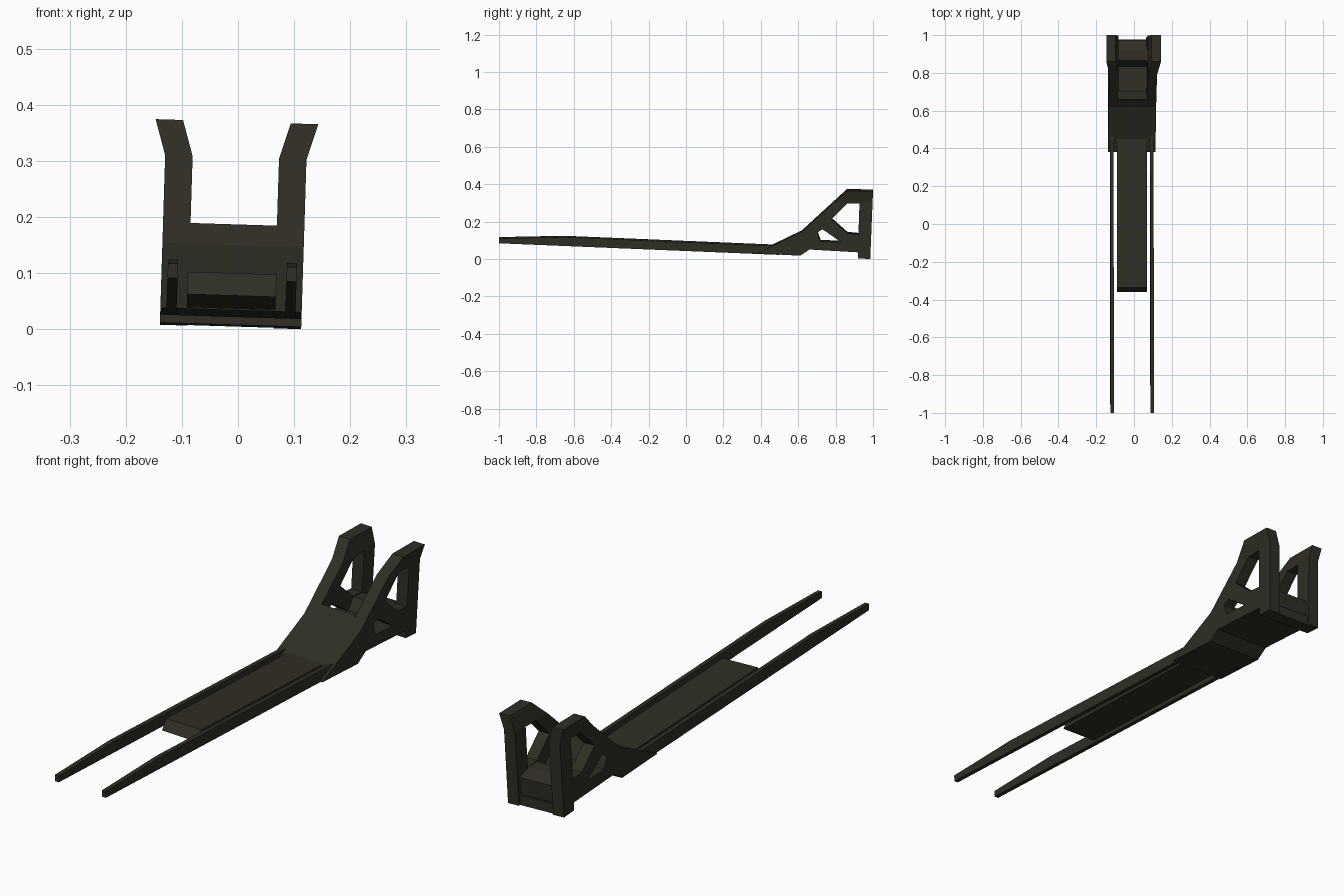
import bpy, bmesh, math
from mathutils import Vector, Matrix

if "Cube" in bpy.data.objects:
    bpy.data.objects.remove(bpy.data.objects["Cube"])

paint = bpy.data.materials.new("dark_olive")
paint.use_nodes = True
olive = (0.029, 0.027, 0.018, 1)
paint.diffuse_color = olive
paint.node_tree.nodes["Principled BSDF"].inputs["Base Color"].default_value = olive

# The whole assembly leans slightly to one side
LEAN = Matrix.Translation((-0.0135, 0, 0)) @ Matrix.Rotation(math.radians(1.8), 4, 'Y')


def side_part(name, loops, x0, x1, flare=0.0, mirror=False):
    """Extrude (y, z) outlines, the first outer and the rest holes, from x0 to x1."""
    bm = bmesh.new()
    edges = []
    for loop in loops:
        vs = [bm.verts.new((x0, y, z)) for y, z in loop]
        edges += [bm.edges.new((a, b)) for a, b in zip(vs, vs[1:] + vs[:1])]
    if len(loops) > 1:
        bmesh.ops.triangle_fill(bm, edges=edges, use_beauty=True, normal=(1, 0, 0))
    else:
        bm.faces.new(bm.verts)
    out = bmesh.ops.extrude_face_region(bm, geom=bm.faces[:])
    new = [g for g in out["geom"] if isinstance(g, bmesh.types.BMVert)]
    bmesh.ops.translate(bm, verts=new, vec=(x1 - x0, 0, 0))
    # Bend the part outwards above the bend height
    if flare:
        bend = 0.306
        bmesh.ops.bisect_plane(bm, geom=bm.verts[:] + bm.edges[:] + bm.faces[:],
                               plane_co=(0, 0, bend), plane_no=(0, 0, 1))
        for v in bm.verts:
            v.co.x += flare * max(0, v.co.z - bend) / 0.064
    if mirror:
        dup = bmesh.ops.duplicate(bm, geom=bm.verts[:] + bm.edges[:] + bm.faces[:])
        for g in dup["geom"]:
            if isinstance(g, bmesh.types.BMVert):
                g.co.x *= -1
    bmesh.ops.recalc_face_normals(bm, faces=bm.faces[:])
    bmesh.ops.transform(bm, matrix=LEAN, verts=bm.verts[:])
    mesh = bpy.data.meshes.new(name)
    bm.to_mesh(mesh)
    bm.free()
    mesh.materials.append(paint)
    ob = bpy.data.objects.new(name, mesh)
    bpy.context.collection.objects.link(ob)
    return ob


# Pair of upright side frames with two cut-outs
frame = [(0.38, 0.034), (0.46, 0.073), (0.62, 0.15), (0.86, 0.37), (1.0, 0.368),
         (0.985, 0.004), (0.92, 0.008), (0.92, 0.04), (0.66, 0.055), (0.61, 0.022)]
upper_hole = [(0.778, 0.217), (0.863, 0.302), (0.928, 0.302), (0.922, 0.136), (0.863, 0.142)]
lower_hole = [(0.703, 0.147), (0.73, 0.163), (0.83, 0.094), (0.72, 0.099)]
side_part("side_frames", [frame, upper_hole, lower_hole], 0.077, 0.126, 0.019, True)

# Ramp and floor between the frames
ramp = [(0.38, 0.034), (0.46, 0.073), (0.62, 0.15), (0.66, 0.187), (0.705, 0.1),
        (0.835, 0.093), (0.865, 0.138), (0.915, 0.135), (0.975, 0.115),
        (0.97, 0.035), (0.92, 0.04), (0.66, 0.055), (0.61, 0.022)]
side_part("ramp_body", [ramp], -0.078, 0.078)

# Foot bar under the rear edge
foot = [(0.92, 0.045), (0.978, 0.045), (0.978, 0.005), (0.92, 0.008)]
side_part("rear_foot_bar", [foot], -0.078, 0.078)

# Long tapered rails
rail = [(-1, 0.088), (-1, 0.114), (-0.65, 0.121), (0.5, 0.073), (0.5, 0.026)]
side_part("rails", [rail], 0.097, 0.115, mirror=True)

# Sliding plate with a sloped leading edge
plate = [(-0.36, 0.06), (-0.335, 0.1), (0.47, 0.067), (0.47, 0.034)]
side_part("centre_plate", [plate], -0.079, 0.079)
